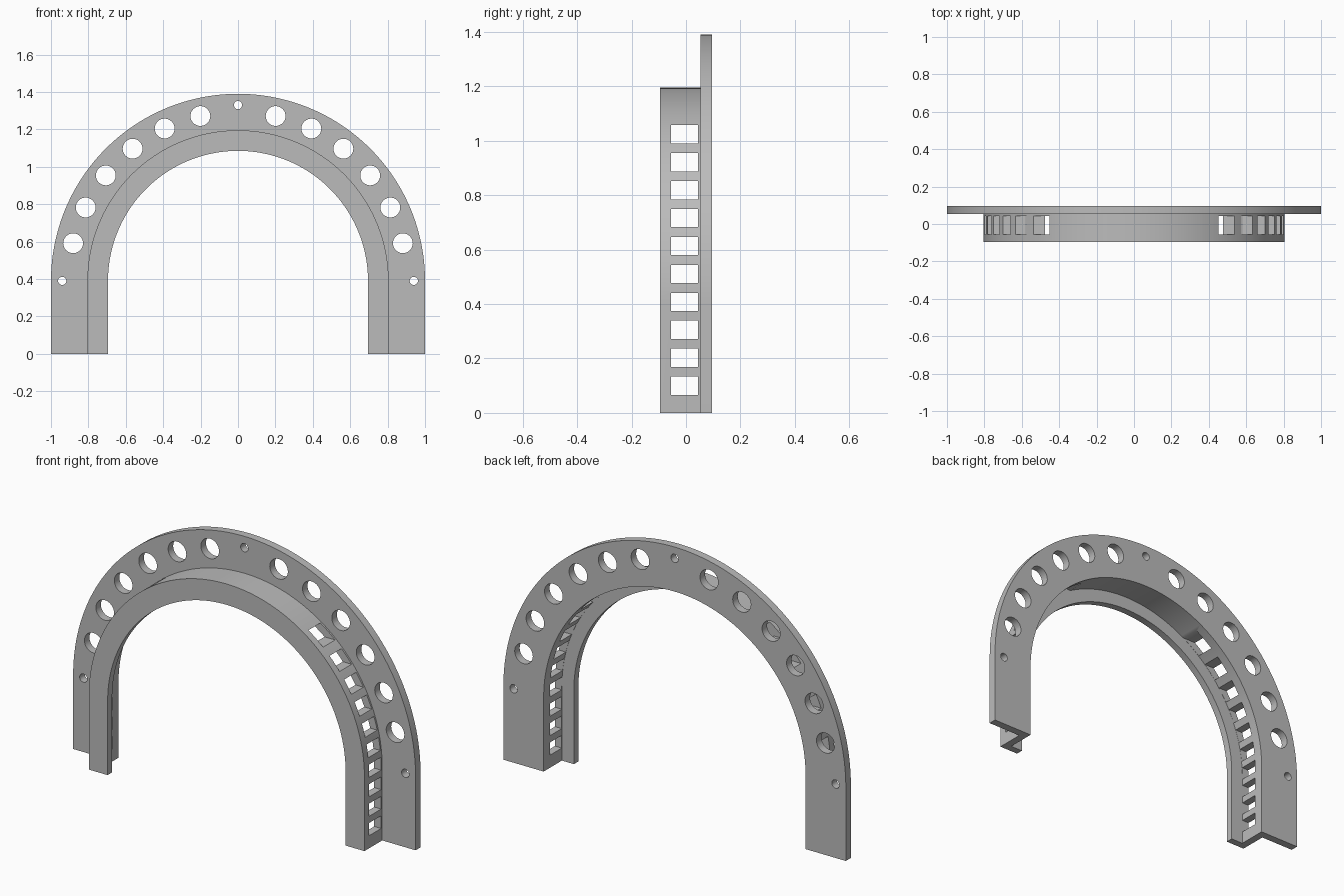
import bpy, bmesh, math
from mathutils import Matrix

if "Cube" in bpy.data.objects:
    bpy.data.objects.remove(bpy.data.objects["Cube"], do_unlink=True)

SPRING = 0.39                    # height where legs become the arc
OUTER, WEB_OUT, WEB_IN, INNER = 1.0, 0.805, 0.765, 0.695
BACK, FLANGE, LIP, FRONT = 0.095, 0.053, -0.057, -0.095
STEPS = 96

# Single grey finish
grey = bpy.data.materials.new("grey_metal")
grey.use_nodes = True
colour = (0.5, 0.5, 0.5, 1)
grey.diffuse_color = colour
grey.node_tree.nodes["Principled BSDF"].inputs["Base Color"].default_value = colour


def finish(bm, name):
    bmesh.ops.recalc_face_normals(bm, faces=bm.faces)
    mesh = bpy.data.meshes.new(name)
    bm.to_mesh(mesh)
    bm.free()
    mesh.materials.append(grey)
    obj = bpy.data.objects.new(name, mesh)
    bpy.context.collection.objects.link(obj)
    return obj


# Z-shaped section (radius, depth) swept up one leg, round the arc, down the other
section = [(OUTER, BACK), (WEB_IN, BACK), (WEB_IN, LIP), (INNER, LIP),
           (INNER, FRONT), (WEB_OUT, FRONT), (WEB_OUT, FLANGE), (OUTER, FLANGE)]
angles = [math.pi * i / STEPS for i in range(STEPS + 1)]
stations = [(0, 0)] + [(a, SPRING) for a in angles] + [(math.pi, 0)]
bm = bmesh.new()
rings = [[bm.verts.new((r * math.cos(a), y, z + r * math.sin(a))) for r, y in section]
         for a, z in stations]
n = len(section)
for low, high in zip(rings, rings[1:]):
    for i in range(n):
        j = (i + 1) % n
        bm.faces.new((low[i], low[j], high[j], high[i]))
bm.faces.new(rings[0])
bm.faces.new(rings[-1])
arch = finish(bm, "flanged_arch")

# Cutter: round holes through the back flange, level windows through the web
bm = bmesh.new()


def add_hole(angle, distance, radius):
    place = Matrix.Translation((distance * math.cos(angle), 0.1,
                                SPRING + distance * math.sin(angle)))
    bmesh.ops.create_cone(bm, cap_ends=True, segments=32, radius1=radius,
                          radius2=radius, depth=0.106,
                          matrix=place @ Matrix.Rotation(math.pi / 2, 4, 'X'))


for k in range(15):
    angle = math.pi * k / 14
    if k % 7 == 0:
        add_hole(angle, 0.94, 0.022)
    else:
        add_hole(angle, 0.904, 0.053)
for k in range(10):
    place = Matrix.Translation((0, -0.006, 0.1 + 0.1026 * k))
    bmesh.ops.create_cube(bm, size=1,
                          matrix=place @ Matrix.Diagonal((3, 0.1, 0.067, 1)))
cutter = finish(bm, "hole_cutter")
cutter.hide_render = True

bpy.ops.object.select_all(action='DESELECT')
bpy.context.view_layer.objects.active = arch
arch.select_set(True)
cut = arch.modifiers.new("holes", 'BOOLEAN')
cut.operation = 'DIFFERENCE'
cut.solver = 'EXACT'
cut.object = cutter
bpy.ops.object.modifier_apply(modifier=cut.name)
bpy.data.objects.remove(cutter, do_unlink=True)
bpy.ops.object.shade_smooth_by_angle(angle=math.radians(30))
